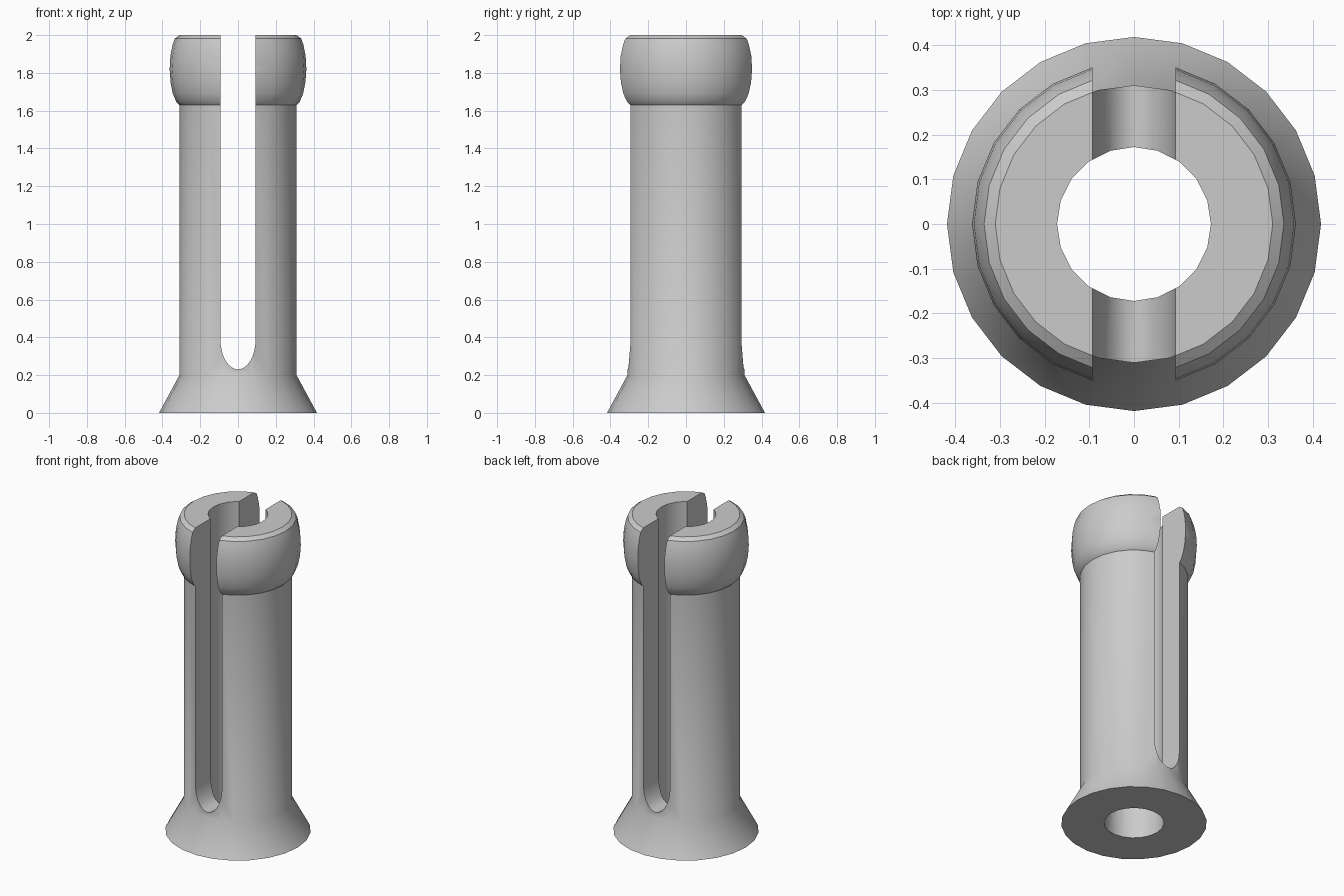
import bpy
import bmesh
from math import pi, sin, cos, radians

cube = bpy.data.objects.get("Cube")
if cube:
    bpy.data.objects.remove(cube, do_unlink=True)

SIDES, BORE_SIDES = 24, 20
HALF_SLOT = 0.093

grey = bpy.data.materials.new("plain grey")
grey.use_nodes = True
colour = (0.6, 0.6, 0.6, 1)
grey.diffuse_color = colour
grey.node_tree.nodes["Principled BSDF"].inputs["Base Color"].default_value = colour


def add_object(name, bm):
    bmesh.ops.recalc_face_normals(bm, faces=bm.faces)
    mesh = bpy.data.meshes.new(name)
    bm.to_mesh(mesh)
    bm.free()
    mesh.materials.append(grey)
    obj = bpy.data.objects.new(name, mesh)
    bpy.context.collection.objects.link(obj)
    return obj


def lathe(name, profile, sides):
    """Capped solid of revolution from (radius, height) points."""
    bm = bmesh.new()
    rings = [[bm.verts.new((r * cos(2 * pi * i / sides), r * sin(2 * pi * i / sides), z))
              for i in range(sides)] for r, z in profile]
    for low, high in zip(rings, rings[1:]):
        for i in range(sides):
            j = (i + 1) % sides
            bm.faces.new((low[i], low[j], high[j], high[i]))
    bm.faces.new(rings[0])
    bm.faces.new(rings[-1])
    return add_object(name, bm)


# Flared foot, straight shaft and rounded head in one profile
post = lathe("slotted_post", [
    (0.418, 0), (0.31, 0.2), (0.31, 1.63), (0.326, 1.645), (0.345, 1.69),
    (0.357, 1.75), (0.362, 1.82), (0.358, 1.89), (0.346, 1.95),
    (0.335, 1.982), (0.31, 2)], SIDES)

# Central bore
bore = lathe("bore_cutter", [(0.172, -0.1), (0.172, 2.1)], BORE_SIDES)

# Tall slot with a rounded bottom, running front to back
bm = bmesh.new()
outline = [(HALF_SLOT, 2.1), (-HALF_SLOT, 2.1)]
outline += [(-HALF_SLOT * cos(pi * i / 16), 0.39 - 0.16 * sin(pi * i / 16)) for i in range(17)]
face = bm.faces.new([bm.verts.new((x, -0.6, z)) for x, z in outline])
extruded = bmesh.ops.extrude_face_region(bm, geom=[face])["geom"]
bmesh.ops.translate(bm, vec=(0, 1.2, 0),
                    verts=[v for v in extruded if isinstance(v, bmesh.types.BMVert)])
slot = add_object("slot_cutter", bm)

bpy.ops.object.select_all(action="DESELECT")
bpy.context.view_layer.objects.active = post
post.select_set(True)
for cutter in (bore, slot):
    mod = post.modifiers.new(cutter.name, "BOOLEAN")
    mod.operation = "DIFFERENCE"
    mod.solver = "EXACT"
    mod.object = cutter
    bpy.ops.object.modifier_apply(modifier=mod.name)
    bpy.data.objects.remove(cutter, do_unlink=True)

bpy.ops.object.shade_smooth_by_angle(angle=radians(30))
